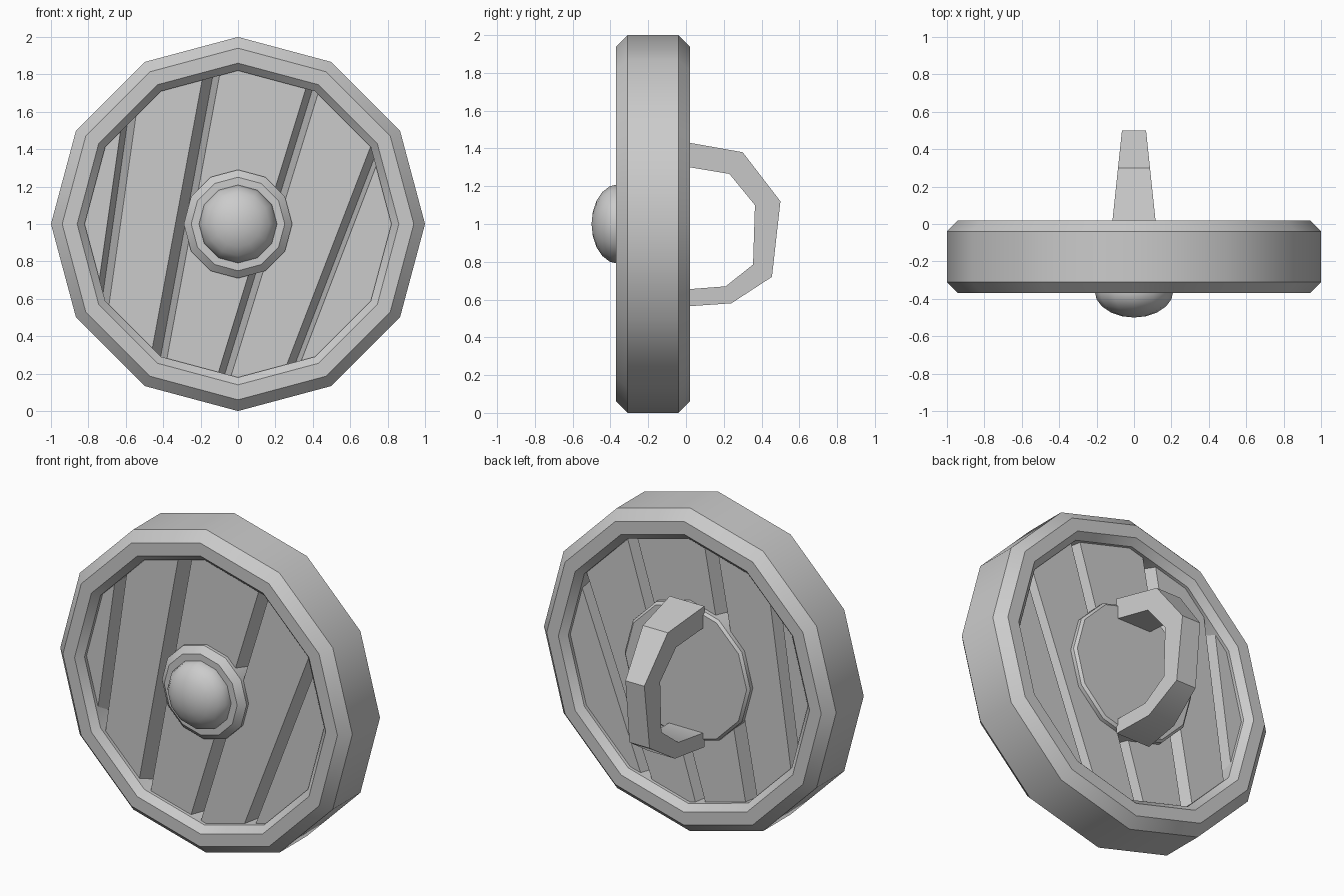
import bpy, bmesh
from math import sin, cos, pi, radians
from mathutils import Vector

cube = bpy.data.objects.get("Cube")
if cube:
    bpy.data.objects.remove(cube, do_unlink=True)

grey = bpy.data.materials.new("plain_grey")
grey.use_nodes = True
colour = (0.6, 0.6, 0.6, 1)
grey.diffuse_color = colour
grey.node_tree.nodes["Principled BSDF"].inputs["Base Color"].default_value = colour

SIDES = 12


def finish(name, bm, smooth=True):
    bmesh.ops.recalc_face_normals(bm, faces=bm.faces[:])
    mesh = bpy.data.meshes.new(name)
    bm.to_mesh(mesh)
    bm.free()
    mesh.materials.append(grey)
    ob = bpy.data.objects.new(name, mesh)
    bpy.context.collection.objects.link(ob)
    if smooth:
        bpy.ops.object.select_all(action='DESELECT')
        ob.select_set(True)
        bpy.context.view_layer.objects.active = ob
        bpy.ops.object.shade_smooth_by_angle(angle=radians(35))
    return ob


def lathe(profile, closed=False):
    """Turn (radius, y) points around the y axis at z = 1."""
    bm = bmesh.new()
    loops = [[bm.verts.new((r * sin(2 * pi * i / SIDES), y, 1 + r * cos(2 * pi * i / SIDES)))
              for i in range(SIDES)] for r, y in profile]
    pairs = list(zip(loops, loops[1:] + loops[:1]))
    for a, b in pairs if closed else pairs[:-1]:
        for i in range(SIDES):
            j = (i + 1) % SIDES
            bm.faces.new((a[i], a[j], b[j], b[i]))
    if not closed:
        bm.faces.new(loops[0])
        bm.faces.new(loops[-1])
    return bm


# Rim with chamfered edges
finish("rim", lathe([(1, -0.31), (0.94, -0.37), (0.86, -0.37), (0.82, -0.33),
                     (0.82, -0.02), (0.86, 0.02), (0.94, 0.02), (1, -0.04)], closed=True))

# Slanted planks: each seam is (bottom x, z), (top x, z), left and right chamfer width
FRONT, BACK, MID = -0.31, -0.04, -0.175
seams = [((-0.72, 0.64), (-0.59, 1.55), 0.03, 0.04),
         ((-0.41, 0.31), (-0.135, 1.79), 0.052, 0.035),
         ((-0.07, 0.20), (0.395, 1.71), 0.035, 0.035),
         ((0.31, 0.265), (0.735, 1.37), 0.04, 0.025)]


def trim(bm, seam, side):
    """Cut a plank along a seam with a front and a back chamfer."""
    (x0, z0), (x1, z1), left, right = seam
    along = Vector((x1 - x0, 0, z1 - z0)).normalized()
    out = Vector((along.z, 0, -along.x)) * side
    width = left if side > 0 else right
    for face_y in (FRONT, BACK):
        slope = Vector((0, width / (face_y - MID), 0))
        bmesh.ops.bisect_plane(bm, geom=bm.verts[:] + bm.edges[:] + bm.faces[:],
                               plane_co=(x0, MID, z0), plane_no=out + slope, clear_outer=True)
        bmesh.ops.holes_fill(bm, edges=[e for e in bm.edges if e.is_boundary])


for n in range(len(seams) + 1):
    bm = lathe([(0.84, FRONT), (0.84, BACK)])
    if n > 0:
        trim(bm, seams[n - 1], -1)
    if n < len(seams):
        trim(bm, seams[n], 1)
    finish(f"plank_{n + 1}", bm, smooth=False)

# Centre discs on the front and back
finish("front_disc", lathe([(0.29, -0.2), (0.29, -0.33), (0.25, -0.365)]))
finish("back_disc", lathe([(0.43, -0.15), (0.43, -0.015), (0.415, 0)]))

# Domed boss
bm = bmesh.new()
bmesh.ops.create_uvsphere(bm, u_segments=SIDES, v_segments=10, radius=1)
for v in bm.verts:
    x, y, z = v.co
    v.co = (0.21 * x, -0.36 - 0.14 * z, 1 + 0.21 * y)
finish("boss", bm)

# Grip: outer and inner (y, z) outlines, narrowing away from the disc
outer = [(-0.01, 1.435), (0.30, 1.38), (0.50, 1.12), (0.455, 0.72), (0.24, 0.58), (-0.01, 0.563)]
inner = [(-0.01, 1.305), (0.23, 1.265), (0.365, 1.10), (0.355, 0.785), (0.21, 0.67), (-0.01, 0.653)]
bm = bmesh.new()
rings = []
for o, i in zip(outer, inner):
    ring = []
    for (y, z), side in ((o, -1), (o, 1), (i, 1), (i, -1)):
        ring.append(bm.verts.new((side * (0.117 - 0.105 * y), y, z)))
    rings.append(ring)
for a, b in zip(rings, rings[1:]):
    for k in range(4):
        m = (k + 1) % 4
        bm.faces.new((a[k], a[m], b[m], b[k]))
bm.faces.new(rings[0])
bm.faces.new(rings[-1])
finish("grip", bm)
